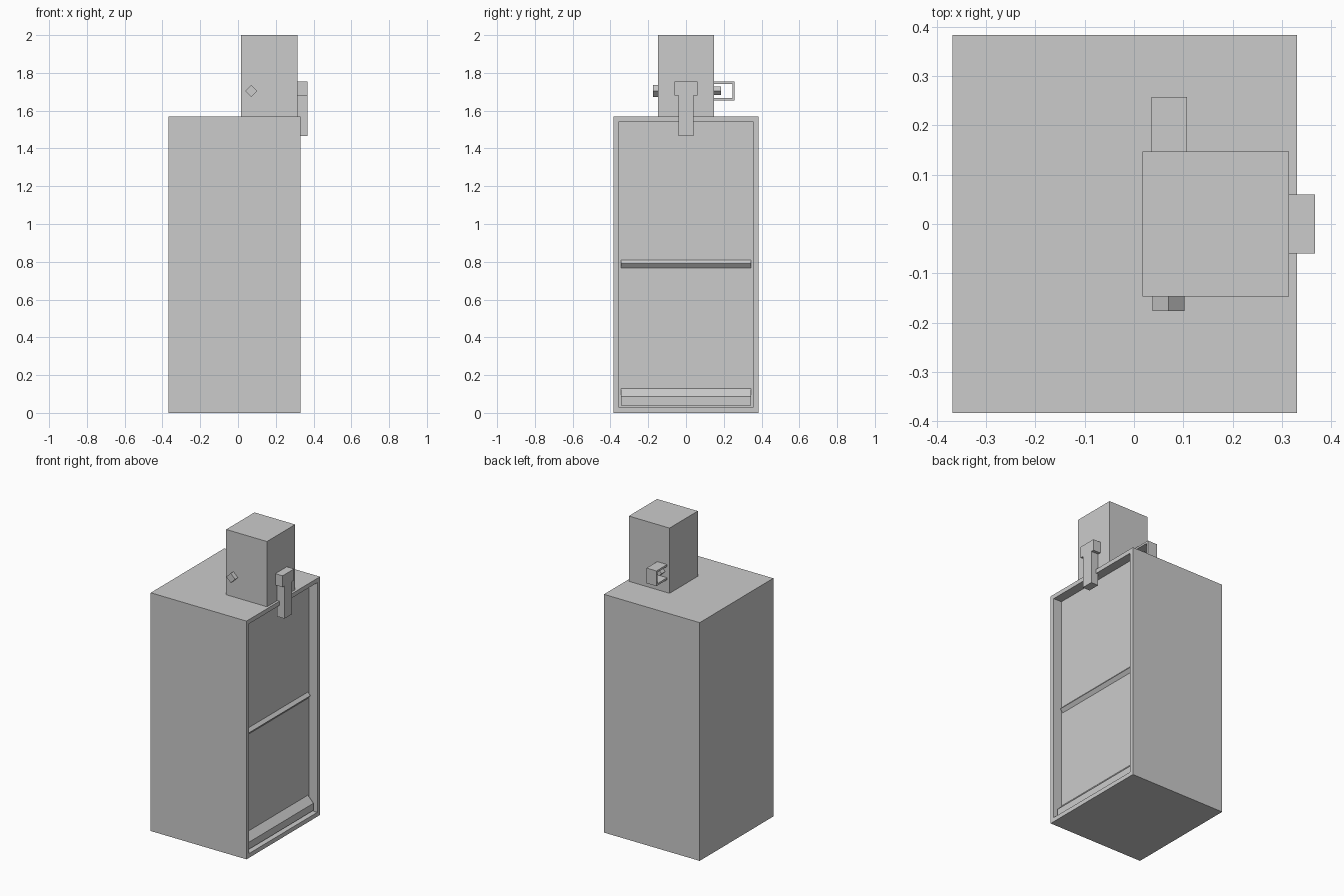
import bpy, bmesh
from mathutils import Vector

if "Cube" in bpy.data.objects:
    bpy.data.objects.remove(bpy.data.objects["Cube"])


def finish(name, bm):
    bmesh.ops.recalc_face_normals(bm, faces=bm.faces)
    me = bpy.data.meshes.new(name)
    bm.to_mesh(me)
    bm.free()
    ob = bpy.data.objects.new(name, me)
    bpy.context.collection.objects.link(ob)
    return ob


def prism(name, profile, axis, a, b):
    """Extrude a 2D profile along x (profile y,z) or y (profile x,z)."""
    bm = bmesh.new()
    pts = [(a, u, v) if axis == 'x' else (u, a, v) for u, v in profile]
    face = bm.faces.new([bm.verts.new(p) for p in pts])
    res = bmesh.ops.extrude_face_region(bm, geom=[face])
    d = Vector((b - a, 0, 0)) if axis == 'x' else Vector((0, b - a, 0))
    moved = [g for g in res['geom'] if isinstance(g, bmesh.types.BMVert)]
    bmesh.ops.translate(bm, vec=d, verts=moved)
    return finish(name, bm)


def rect(u0, u1, v0, v1):
    return [(u0, v0), (u1, v0), (u1, v1), (u0, v1)]


def diamond(u, v, r):
    return [(u - r, v), (u, v - r), (u + r, v), (u, v + r)]


# Cabinet with a recessed front panel on the +x side
bm = bmesh.new()
bmesh.ops.create_cube(bm, size=1)
bmesh.ops.scale(bm, vec=(0.698, 0.766, 1.57), verts=bm.verts)
bmesh.ops.translate(bm, vec=(-0.019, 0, 0.785), verts=bm.verts)
bm.normal_update()
panel = max(bm.faces, key=lambda f: f.calc_center_median().x)
bmesh.ops.inset_region(bm, faces=[panel], thickness=0.04)
inner = bmesh.ops.extrude_face_region(bm, geom=[panel])['geom']
bmesh.ops.translate(bm, vec=(-0.06, 0, 0),
                    verts=[g for g in inner if isinstance(g, bmesh.types.BMVert)])
if panel.is_valid:
    bmesh.ops.delete(bm, geom=[panel], context='FACES_ONLY')
finish("cabinet", bm)

# Ridge across the panel and sloped kick ledge at its foot
prism("panel_ridge", [(0.27, 0.81), (0.288, 0.79), (0.27, 0.768)], 'y', -0.343, 0.343)
prism("foot_ledge", [(0.27, 0.04), (0.31, 0.04), (0.31, 0.087), (0.27, 0.13)],
      'y', -0.343, 0.343)

# Head block
prism("head", rect(0.017, 0.314, 1.57, 2.0), 'y', -0.147, 0.147)

# T-shaped spout on the front
prism("spout", [(-0.04, 1.465), (0.04, 1.465), (0.04, 1.68), (0.06, 1.68),
                (0.06, 1.755), (-0.06, 1.755), (-0.06, 1.68), (-0.04, 1.68)],
      'x', 0.314, 0.367)

# Diamond knob on one side, smaller peg inside a guard on the other
prism("side_knob", diamond(0.07, 1.705, 0.032), 'y', -0.147, -0.176)
prism("guard_peg", diamond(0.07, 1.705, 0.022), 'y', 0.147, 0.185)
prism("guard", [(0.147, 1.655), (0.258, 1.655), (0.258, 1.755), (0.147, 1.755),
                (0.147, 1.742), (0.245, 1.742), (0.245, 1.668), (0.147, 1.668)],
      'x', 0.035, 0.107)
